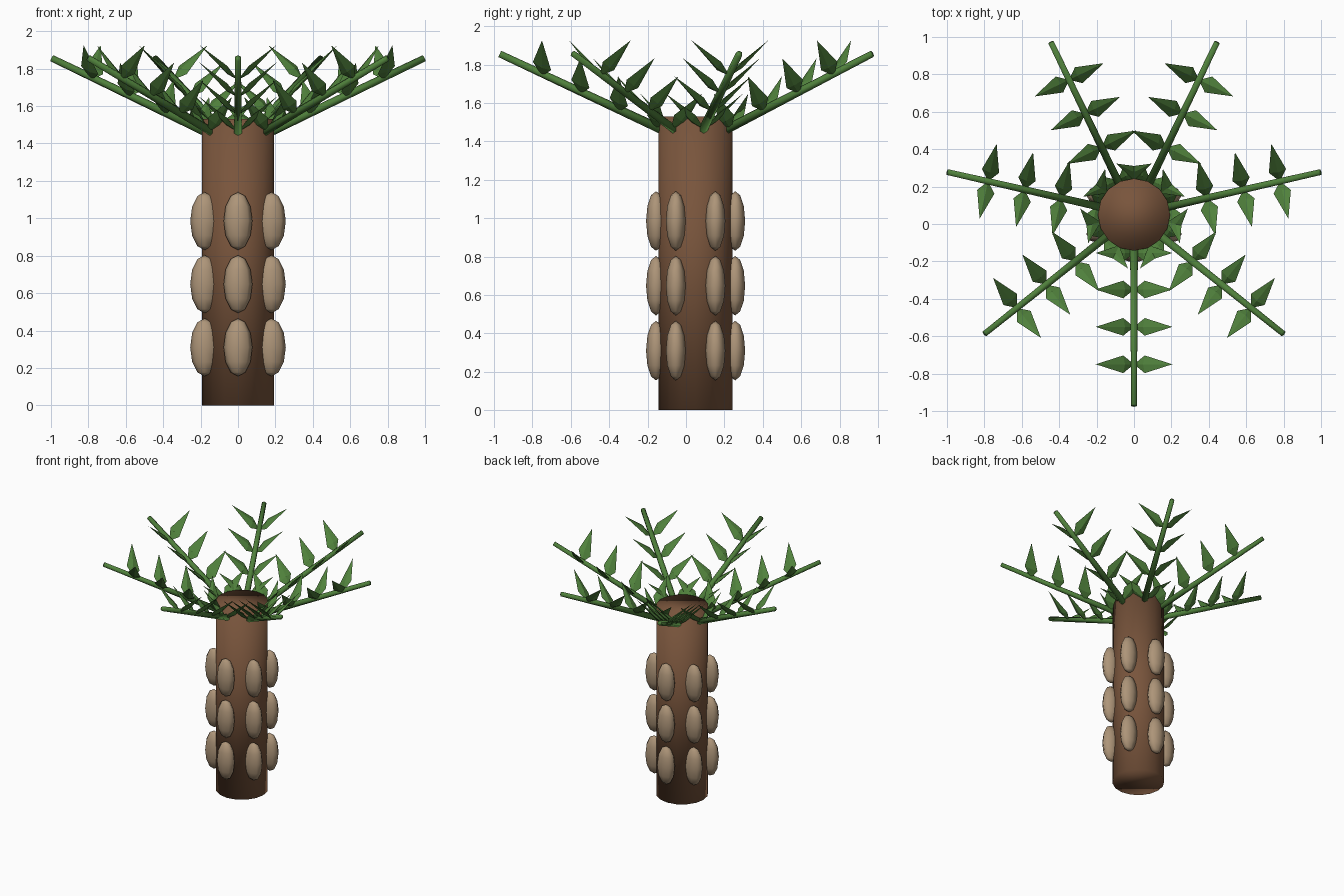
import bpy, bmesh, math
from mathutils import Vector, Matrix

if "Cube" in bpy.data.objects:
    bpy.data.objects.remove(bpy.data.objects["Cube"])

CY = 0.05  # trunk axis offset in y


def material(name, col):
    m = bpy.data.materials.new(name)
    m.diffuse_color = (*col, 1)
    m.use_nodes = True
    m.node_tree.nodes["Principled BSDF"].inputs["Base Color"].default_value = m.diffuse_color
    return m


BARK = material("bark", (0.19, 0.09, 0.045))
HUSK = material("husk", (0.42, 0.30, 0.19))
LEAF = material("leaf", (0.08, 0.22, 0.045))


def finish(bm, name, mat, smooth=True, loc=(0, CY, 0), turn=0.0):
    bmesh.ops.recalc_face_normals(bm, faces=bm.faces)
    me = bpy.data.meshes.new(name)
    bm.to_mesh(me)
    bm.free()
    me.materials.append(mat)
    for p in me.polygons:
        p.use_smooth = smooth
    ob = bpy.data.objects.new(name, me)
    ob.location = loc
    ob.rotation_euler.z = turn
    bpy.context.collection.objects.link(ob)
    return ob


# trunk
H = 1.53
bm = bmesh.new()
bmesh.ops.create_cone(bm, cap_ends=True, segments=16, radius1=0.193, radius2=0.193,
                      depth=H, matrix=Matrix.Translation((0, 0, H / 2)))
finish(bm, "trunk", BARK)

# bark scales: three rings of six
for row, z in enumerate((0.31, 0.648, 0.985)):
    for i in range(6):
        a = math.radians(-90 + 60 * i)
        bm = bmesh.new()
        bmesh.ops.create_uvsphere(bm, u_segments=8, v_segments=6, radius=1)
        bmesh.ops.scale(bm, vec=(0.077, 0.052, 0.155), verts=bm.verts)
        finish(bm, f"bark_scale_{row}_{i}", HUSK,
               loc=(0.206 * math.cos(a), CY + 0.206 * math.sin(a), z))


def stem_point(r):
    return Vector((r, 0, 1.47 + 0.467 * (r - 0.195)))


def add_leaflet(bm, r, side):
    # diamond blade: root on the stem, widest near the root, pointed tip
    root = stem_point(r) + Vector((0, 0, -0.012))
    axis = Vector((0, side * 0.205, 0.185))
    mid = root + axis * 0.28
    wide = Vector((0.907, 0, 0.42)) * 0.052
    thick = Vector((0, -side * 0.67, 0.74)) * 0.014
    ring = [bm.verts.new(mid + d) for d in (wide, thick, -wide, -thick)]
    for end in (root, root + axis):
        v = bm.verts.new(end)
        for k in range(4):
            bm.faces.new((ring[k], ring[(k + 1) % 4], v))


# seven fronds, each a stem with four pairs of leaflets
for i in range(7):
    turn = math.radians(-90) + i * math.tau / 7
    bm = bmesh.new()
    p0, p1 = stem_point(0.17), stem_point(1.02)
    d = p1 - p0
    mat = Matrix.Translation((p0 + p1) / 2) @ d.to_track_quat('Z', 'Y').to_matrix().to_4x4()
    bmesh.ops.create_cone(bm, cap_ends=True, segments=6, radius1=0.024, radius2=0.018,
                          depth=d.length, matrix=mat)
    finish(bm, f"frond_stem_{i}", LEAF, turn=turn)

    bm = bmesh.new()
    for r in (0.205, 0.4, 0.6, 0.8):
        for side in (-1, 1):
            add_leaflet(bm, r, side)
    finish(bm, f"frond_leaflets_{i}", LEAF, smooth=False, turn=turn)
